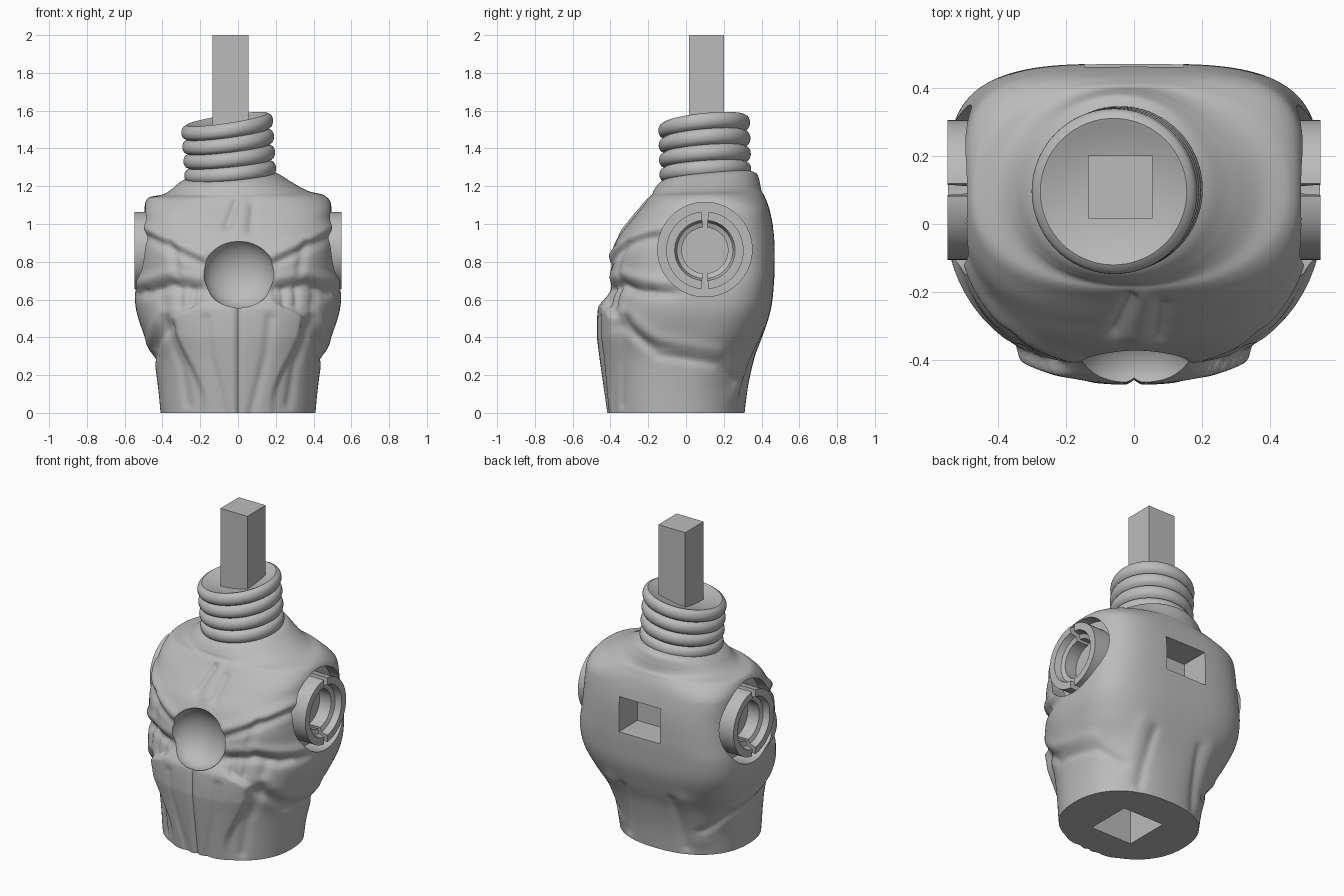
import bpy, bmesh, math
from mathutils import Matrix, Vector

if "Cube" in bpy.data.objects:
    bpy.data.objects.remove(bpy.data.objects["Cube"], do_unlink=True)

grey = bpy.data.materials.new("plain grey")
grey.use_nodes = True
grey.diffuse_color = (0.5, 0.5, 0.5, 1)
for node in grey.node_tree.nodes:
    if node.type == 'BSDF_PRINCIPLED':
        node.inputs["Base Color"].default_value = grey.diffuse_color


def add_object(name, bm):
    bmesh.ops.recalc_face_normals(bm, faces=bm.faces)
    mesh = bpy.data.meshes.new(name)
    bm.to_mesh(mesh)
    bm.free()
    mesh.materials.append(grey)
    obj = bpy.data.objects.new(name, mesh)
    bpy.context.collection.objects.link(obj)
    return obj


def smooth(obj, degrees):
    bpy.ops.object.select_all(action='DESELECT')
    obj.select_set(True)
    bpy.context.view_layer.objects.active = obj
    bpy.ops.object.shade_smooth_by_angle(angle=math.radians(degrees))


def ramp(value, low, high):
    t = max(0.0, min(1.0, (value - low) / (high - low)))
    return t * t * (3 - 2 * t)


def spline(rows, t):
    """Smooth curve through all rows, one unit of t per row."""
    last = len(rows) - 1
    i = min(int(t), last - 1)
    f = t - i
    quad = [rows[max(0, min(last, i + k))] for k in (-1, 0, 1, 2)]
    return [b + f * ((c - a) + f * ((2 * a - 5 * b + 4 * c - d)
            + f * (3 * (b - c) + d - a))) / 2 for a, b, c, d in zip(*quad)]


def path_distance(u, v, path):
    best = 9.0
    for (au, av), (bu, bv) in zip(path, path[1:]):
        du, dv = bu - au, bv - av
        t = ((u - au) * du + (v - av) * dv) / (du * du + dv * dv)
        t = max(0.0, min(1.0, t))
        best = min(best, math.hypot(u - au - t * du, v - av - t * dv))
    return best


def relief(u, v, lines):
    total = 0.0
    for height, width, path in lines:
        d = path_distance(u, v, path) / width
        if d < 3:
            total += height * math.exp(-d * d)
    return total


# Torso stations: height, half width, front, back
STATIONS = [
    (0, .41, -.41, .31), (.15, .425, -.42, .33), (.3, .45, -.43, .365),
    (.42, .5, -.435, .41), (.55, .54, -.43, .45), (.68, .545, -.405, .465),
    (.8, .525, -.41, .47), (.92, .51, -.365, .468), (1.02, .505, -.29, .455),
    (1.1, .495, -.225, .435), (1.145, .465, -.195, .415), (1.165, .385, -.18, .4),
    (1.2, .32, -.17, .39), (1.235, .27, -.15, .375), (1.255, .23, -.12, .34)]

# Mirrored creases (negative) and ridges (positive) on the front, in x and z
FRONT_LINES = [
    (-.014, .012, [(0, 0), (0, .56)]),
    (-.01, .025, [(.07, 0), (.14, .3), (.16, .5)]),
    (-.01, .025, [(.27, .05), (.3, .25), (.4, .5)]),
    (.015, .03, [(.18, .84), (.48, .98)]),
    (-.013, .024, [(.19, .785), (.47, .925)]),
    (.015, .032, [(.2, .71), (.36, .74), (.53, .69)]),
    (-.014, .024, [(.2, .65), (.36, .67), (.53, .63)]),
    (-.011, .024, [(.36, .9), (.32, .74)]),
    (-.012, .016, [(.24, .57), (.24, .65)]),
    (-.012, .016, [(.31, .57), (.31, .65)]),
    (-.011, .025, [(.41, .64), (.38, .5), (.45, .35)])]
# Off-centre notch at the top of the chest
CHEST_LINES = [(-.018, .022, [(-.01, 1.11), (-.06, .99)]),
               (-.012, .022, [(.08, 1.08), (.07, .97)]),
               (.012, .035, [(.02, 1.1), (.01, .98)])]
# Flank creases in y and z, and back folds in x and z
SIDE_LINES = [(-.012, .026, [(-.34, .46), (-.15, .31), (.17, .26), (.25, .17)]),
              (.01, .035, [(-.32, .53), (-.14, .38), (.17, .33)]),
              (-.011, .024, [(-.33, .68), (-.24, .63), (-.18, .64)])]
BACK_LINES = [(-.01, .03, [(.2, .05), (.17, .38)]),
              (.009, .05, [(.27, .1), (.25, .4)])]


def torso_point(t, angle):
    z, half, front, back = spline(STATIONS, t)
    neck = ramp(z, 1.12, 1.24)
    corner = ramp(z, 1.05, 1.19)
    cx = -.045 * neck
    cy = -.05 + .15 * ramp(z, 0, .7)
    c, s = math.cos(angle), math.sin(angle)
    depth = back - cy if s > 0 else cy - front
    if s > 0:
        power = 2.3 + 1.4 * ramp(z, .1, .8) - 1.7 * corner
    else:
        power = 2.2 + .3 * ramp(z, .1, .6) + .6 * ramp(z, .65, .95) - 1.0 * corner
    r = (abs(c / half) ** power + abs(s / depth) ** power) ** (-1 / power)
    x, y = cx + r * c, cy + r * s
    # Raised belly plate narrowing to the waist
    lift = 0.0
    if s < -.3:
        edge = .18 + .15 * ramp(z, .05, .5) - .14 * ramp(z, .5, .6)
        plate = 1 - ramp(abs(x), edge - .025, edge + .025)
        lift += .037 * plate * min(1, .2 + 2 * z) * (1 - ramp(z, .55, .65))
    facing = ramp(-s, .1, .4)
    if facing:
        lift += facing * (relief(abs(x), z, FRONT_LINES) + relief(x, z, CHEST_LINES))
    if abs(c) > .4:
        lift += ramp(abs(c), .4, .65) * relief(y, z, SIDE_LINES)
    if s > .4:
        lift += relief(abs(x), z, BACK_LINES)
    # The collar rises toward the back and the left
    tilt = neck * (.08 * (x - cx) + .11 * (y - cy))
    return Vector((x + lift * c, y + lift * s, z + tilt))


def make_torso(around=288, steps=12):
    bm = bmesh.new()
    rings = []
    for i in range((len(STATIONS) - 1) * steps + 1):
        rings.append([bm.verts.new(torso_point(i / steps, 2 * math.pi * k / around))
                      for k in range(around)])
    for low, high in zip(rings, rings[1:]):
        for k in range(around):
            n = (k + 1) % around
            bm.faces.new((low[k], low[n], high[n], high[k]))
    bm.faces.new(rings[0][::-1])
    bm.faces.new(rings[-1])
    return add_object("torso", bm)


def make_cutter():
    """Shoulder sockets, chest bowl, back slot and base slot."""
    bm = bmesh.new()
    for side in (-1, 1):
        bmesh.ops.create_cone(bm, cap_ends=True, segments=64, radius1=.25, radius2=.25,
                              depth=.4, matrix=Matrix.Translation((side * .62, .1, .865))
                              @ Matrix.Rotation(math.pi / 2, 4, 'Y'))
    bmesh.ops.create_uvsphere(bm, u_segments=64, v_segments=32, radius=1,
                              matrix=Matrix.Translation((.005, -.43, .738))
                              @ Matrix.Diagonal((.19, .14, .187, 1)))
    for place, size in (((0, .42, .87), (.29, .28, .22)), ((0, -.06, .1), (.29, .29, .4))):
        bmesh.ops.create_cube(bm, size=1, matrix=Matrix.Translation(place)
                              @ Matrix.Diagonal((*size, 1)))
    cutter = add_object("torso_cutter", bm)
    cutter.hide_render = True
    return cutter


def lathe(name, profile, place, start, end, count, closed):
    bm = bmesh.new()
    rows = [[bm.verts.new(place(r, h, start + (end - start) * i / count))
             for r, h in profile] for i in range(count + 1)]
    for a, b in zip(rows, rows[1:]):
        for k in range(len(profile) if closed else len(profile) - 1):
            n = (k + 1) % len(profile)
            bm.faces.new((a[k], a[n], b[n], b[k]))
    if closed:
        bm.faces.new(rows[0])
        bm.faces.new(rows[-1])
    bmesh.ops.remove_doubles(bm, verts=bm.verts, dist=1e-5)
    smooth(add_object(name, bm), 35)


# Torso with its openings
torso = make_torso()
cutter = make_cutter()
cut = torso.modifiers.new("openings", 'BOOLEAN')
cut.operation = 'DIFFERENCE'
cut.solver = 'EXACT'
cut.object = cutter
bpy.context.view_layer.objects.active = torso
bpy.ops.object.modifier_apply(modifier=cut.name)
bpy.data.objects.remove(cutter, do_unlink=True)
smooth(torso, 50)

# Split shoulder rings
ring_profile = [(.205, .4), (.205, .548), (.16, .548), (.148, .51), (.122, .5), (.122, .4)]
gap = .09
for side, label in ((1, "left"), (-1, "right")):
    for half, first in (("back", 0), ("front", math.pi)):
        lathe(f"{label}_shoulder_ring_{half}", ring_profile,
              lambda r, h, a: (side * h, .1 + r * math.sin(a), .86 + r * math.cos(a)),
              first + gap, first + math.pi - gap, 32, True)

# Ribbed neck, leaning over toward the top, with a slightly dished end
neck_profile = [(.2, 1.18), (.225, 1.22)]
for i in range(33):
    wave = math.sqrt(abs(math.sin(math.pi * i / 8)))
    neck_profile.append((.215 + .028 * wave, 1.235 + .01 * i))
neck_profile += [(.2, 1.55), (.15, 1.53), (.08, 1.52), (0, 1.515)]


def neck_place(r, h, a):
    x, y = r * math.cos(a), r * math.sin(a)
    lean = (h - 1.18) / .375
    return (x - .035 - .025 * lean, y + .105 - .01 * lean,
            h + (.15 * x + .1 * y) * (.5 + .5 * lean))


lathe("ribbed_neck", neck_profile, neck_place, 0, 2 * math.pi, 72, False)

# Square post
bm = bmesh.new()
bmesh.ops.create_cube(bm, size=1, matrix=Matrix.Translation((-.04, .108, 1.74))
                      @ Matrix.Diagonal((.19, .185, .52, 1)))
add_object("neck_post", bm)
